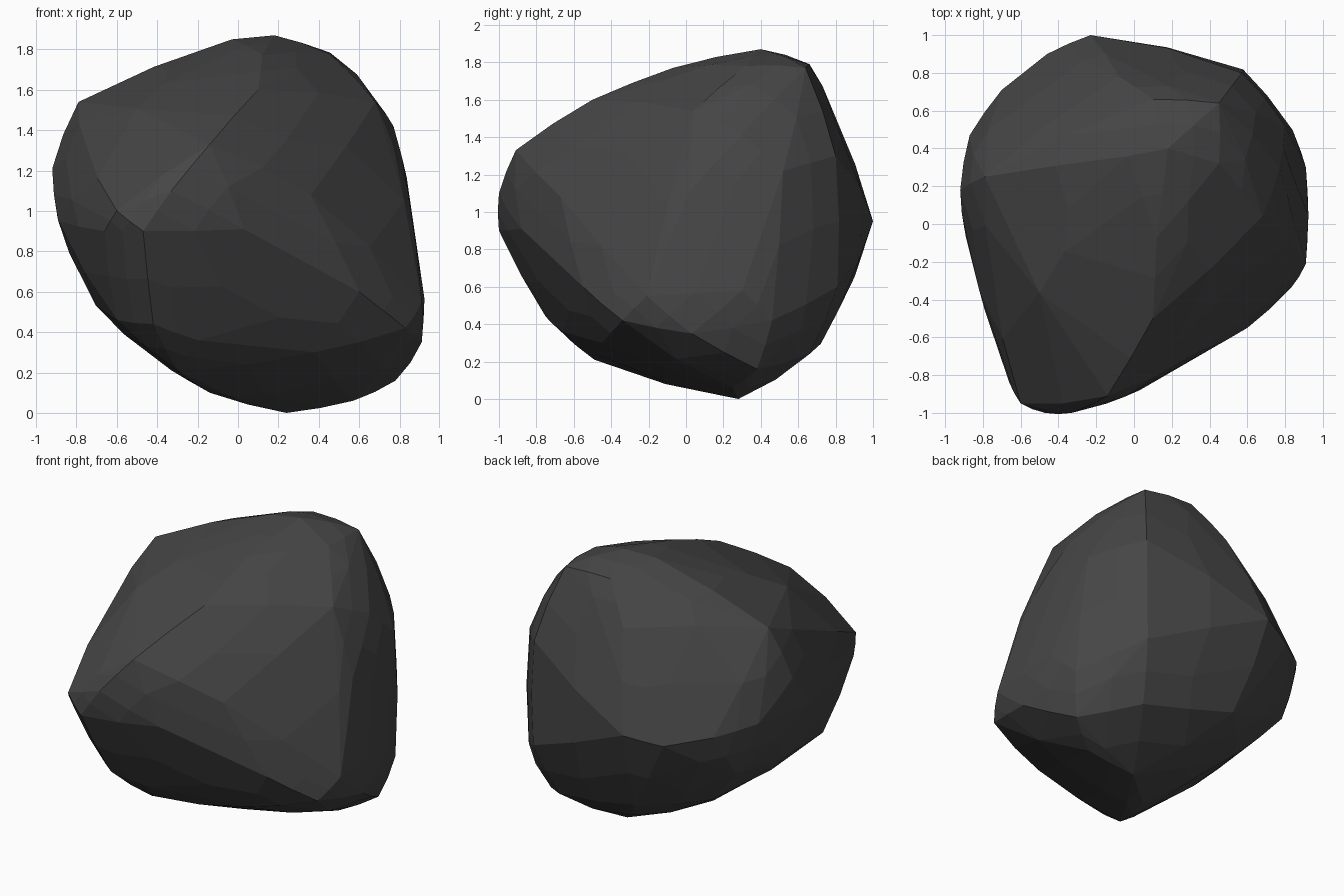
import bpy
import bmesh
import math
from mathutils import Vector

cube = bpy.data.objects.get("Cube")
if cube:
    bpy.data.objects.remove(cube, do_unlink=True)

# Corner points of the boulder, in hundredths of a unit
corners = [
    # blunt nose at the front
    (-33, -100, 110), (-47, -100, 90), (-60, -95, 100),
    (-66, -84, 90), (-14, -91, 133), (-42, -75, 44),
    # broad front slope
    (3, -88, 91), (36, -67, 108), (60, -55, 60), (-20, -66, 36), (38, -45, 30),
    # flat side towards +x
    (83, -34, 42), (91, -21, 55), (91, 3, 35), (91, 30, 58), (85, 46, 42),
    (84, 2, 111), (68, 4, 154), (77, 30, 142), (80, 52, 122),
    # sloping crown
    (18, 40, 187), (-3, 36, 185), (45, 32, 178), (45, 64, 177),
    (-79, 25, 154), (12, -7, 177), (10, -50, 160), (10, 66, 179),
    # rounded side towards -x
    (-76, -25, 131), (-69, -67, 100), (-92, 18, 121),
    (-87, 47, 100), (-89, -7, 95),
    # back
    (-70, 71, 95), (-46, 90, 90), (-23, 100, 95),
    (57, 81, 60), (57, 80, 130), (-8, 78, 155),
    # underside
    (-74, 52, 65), (-48, 40, 36), (-35, 0, 23), (-30, -49, 21), (-60, -60, 46),
    (-14, -8, 10), (24, 28, 0), (57, 25, 6), (78, 38, 16), (48, 66, 24),
    (-15, 76, 37),
]


def make_material(name, colour):
    material = bpy.data.materials.new(name)
    material.use_nodes = True
    material.diffuse_color = colour
    shader = next(n for n in material.node_tree.nodes if n.type == "BSDF_PRINCIPLED")
    shader.inputs["Base Color"].default_value = colour
    shader.inputs["Roughness"].default_value = 0.9
    return material


def wrap(points):
    """Return a closed convex skin around the points."""
    skin = bmesh.new()
    for point in points:
        skin.verts.new(point)
    bmesh.ops.convex_hull(skin, input=skin.verts[:])
    loose = [v for v in skin.verts if not v.link_faces]
    bmesh.ops.delete(skin, geom=loose, context="VERTS")
    bmesh.ops.recalc_face_normals(skin, faces=skin.faces[:])
    skin.normal_update()
    return skin


# Rough skin with gently swollen edges
rough = wrap([Vector(corner) / 100 for corner in corners])
bmesh.ops.subdivide_edges(rough, edges=rough.edges[:], cuts=1, smooth=0.2,
                          use_grid_fill=True)

# Clean skin over it, with nearly flat neighbours merged into chipped facets
stone = wrap([v.co.copy() for v in rough.verts])
rough.free()
bmesh.ops.dissolve_limit(stone, angle_limit=math.radians(4),
                         verts=stone.verts[:], edges=stone.edges[:])

# Boulder object, flat shaded
mesh = bpy.data.meshes.new("boulder")
stone.to_mesh(mesh)
stone.free()
mesh.materials.append(make_material("dark grey stone", (0.06, 0.06, 0.06, 1)))
boulder = bpy.data.objects.new("boulder", mesh)
bpy.context.collection.objects.link(boulder)
